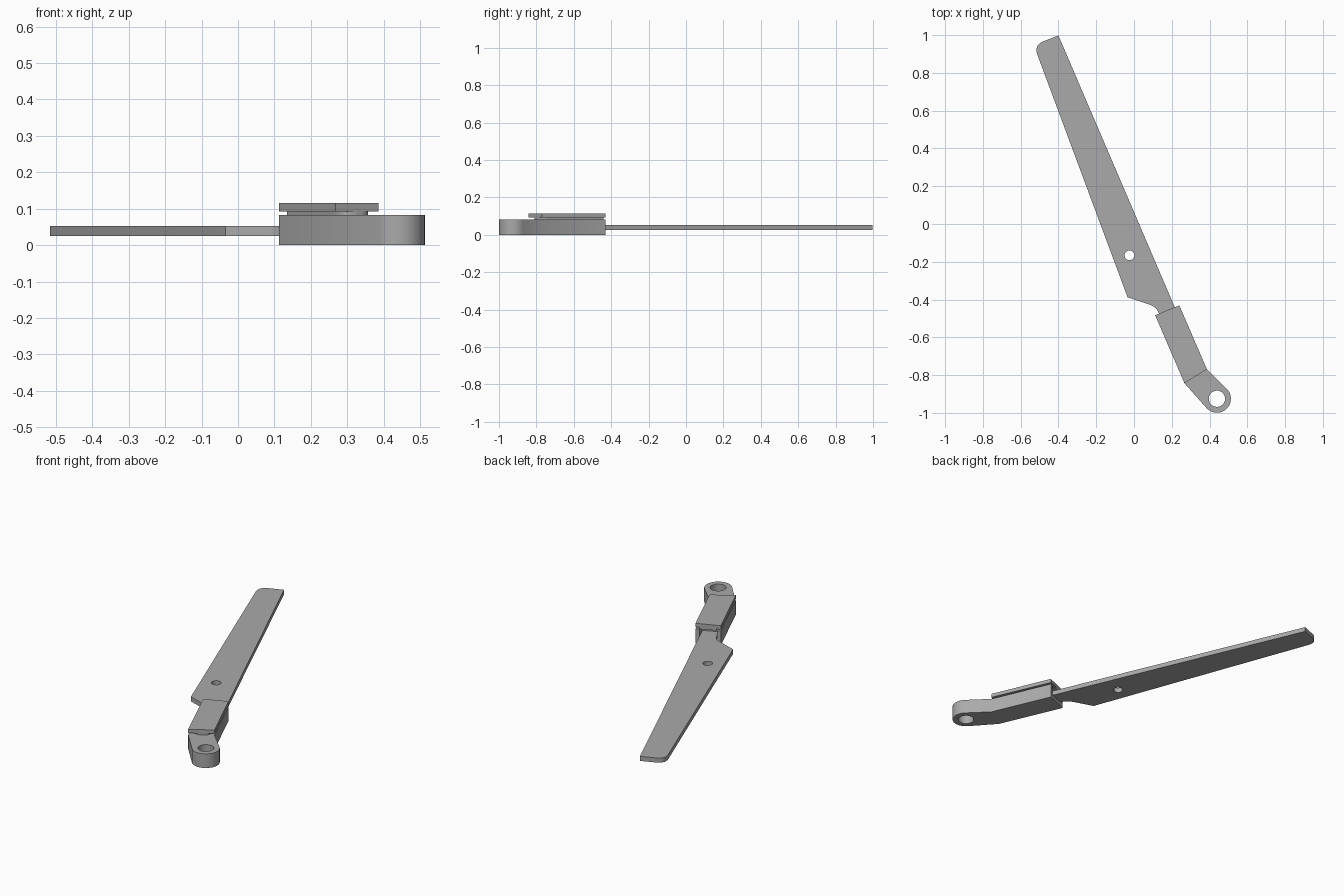
import bpy, bmesh
from math import cos, sin, radians

cube = bpy.data.objects.get("Cube")
if cube:
    bpy.data.objects.remove(cube, do_unlink=True)

grey = bpy.data.materials.new("plain grey")
grey.use_nodes = True
colour = (0.4, 0.4, 0.4, 1)
grey.diffuse_color = colour
grey.node_tree.nodes["Principled BSDF"].inputs["Base Color"].default_value = colour


def arc(cx, cy, r, start, end, steps=24):
    angles = [radians(start + (end - start) * i / steps) for i in range(steps + 1)]
    return [(cx + r * cos(a), cy + r * sin(a)) for a in angles]


def bezier(a, b, c, steps=8):
    """Rounded corner from a to c, pulled towards b."""
    ts = [i / steps for i in range(steps + 1)]
    return [tuple((1 - t) ** 2 * p + 2 * t * (1 - t) * q + t * t * r
                  for p, q, r in zip(a, b, c)) for t in ts]


def prism(name, outline, bottom, top):
    """Extrude a flat outline between two heights."""
    bm = bmesh.new()
    face = bm.faces.new([bm.verts.new((x, y, bottom)) for x, y in outline])
    side = bmesh.ops.extrude_face_region(bm, geom=[face])["geom"]
    verts = [v for v in side if isinstance(v, bmesh.types.BMVert)]
    bmesh.ops.translate(bm, verts=verts, vec=(0, 0, top - bottom))
    bmesh.ops.recalc_face_normals(bm, faces=bm.faces)
    mesh = bpy.data.meshes.new(name)
    bm.to_mesh(mesh)
    bm.free()
    mesh.materials.append(grey)
    obj = bpy.data.objects.new(name, mesh)
    bpy.context.collection.objects.link(obj)
    return obj


def cut(obj, outline, bottom, top):
    """Subtract a prism and remove the cutter."""
    cutter = prism("cutter", outline, bottom, top)
    cutter.hide_render = True
    mod = obj.modifiers.new("cut", "BOOLEAN")
    mod.operation, mod.solver, mod.object = "DIFFERENCE", "EXACT", cutter
    bpy.context.view_layer.objects.active = obj
    bpy.ops.object.modifier_apply(modifier=mod.name)
    bpy.data.objects.remove(cutter, do_unlink=True)


# Blade with a rounded tip, a filleted neck and a small hole
blade = prism("blade",
              [(-0.40, 0.998)]
              + bezier((-0.48, 0.967), (-0.527, 0.948), (-0.513, 0.90))
              + [(-0.034, -0.388)]
              + bezier((0.085, -0.428), (0.12, -0.44), (0.134, -0.478))
              + [(0.155, -0.525), (0.237, -0.49)], 0.025, 0.052)
cut(blade, arc(-0.024, -0.166, 0.026, 0, 345, 23), -0.1, 0.2)

# Handle body with an angled pivot eye and a slot holding the blade neck
grip = [(0.386, -0.769), (0.24, -0.431), (0.112, -0.483), (0.267, -0.843)]
body = prism("handle_body", grip + arc(0.439, -0.925, 0.074, 221.6, 405.5, 32), 0, 0.083)
cut(body, arc(0.439, -0.925, 0.043, 0, 348.75, 31), -0.1, 0.2)
cut(body, [(0.112, -0.43), (0.199, -0.393), (0.24, -0.488), (0.153, -0.526)], 0.024, 0.2)

# Raised tongue with a rounded end, carrying the cover plate
tongue = prism("cover_tongue",
               [(0.22, -0.44), (0.135, -0.475), (0.255, -0.755)]
               + bezier((0.262, -0.772), (0.285, -0.825), (0.325, -0.805))
               + bezier((0.33, -0.802), (0.372, -0.785), (0.348, -0.735)), 0.083, 0.093)
cover = prism("cover_plate", grip, 0.093, 0.115)

for obj in (blade, body, tongue, cover):
    bpy.ops.object.select_all(action="DESELECT")
    obj.select_set(True)
    bpy.context.view_layer.objects.active = obj
    bpy.ops.object.shade_smooth_by_angle(angle=radians(30))
